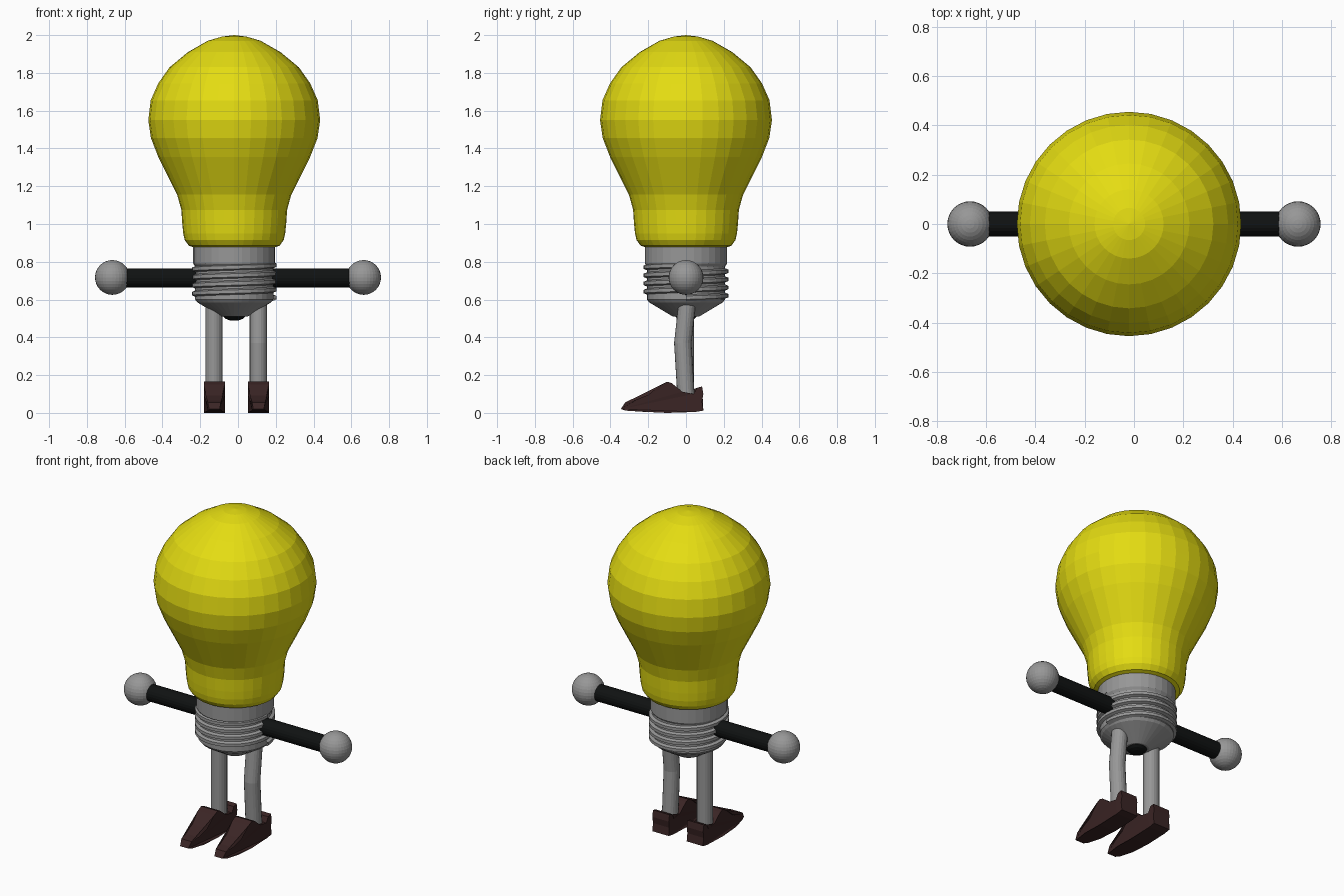
import bpy, bmesh, math
from mathutils import Vector

if "Cube" in bpy.data.objects:
    bpy.data.objects.remove(bpy.data.objects["Cube"])


def material(name, rgb):
    m = bpy.data.materials.new(name)
    m.diffuse_color = (*rgb, 1)
    m.use_nodes = True
    m.node_tree.nodes["Principled BSDF"].inputs["Base Color"].default_value = m.diffuse_color
    return m


YELLOW = material("yellow glass", (0.78, 0.72, 0.006))
GREY = material("grey metal", (0.31, 0.31, 0.31))
BLACK = material("black", (0.005, 0.006, 0.006))
BROWN = material("brown leather", (0.043, 0.018, 0.018))
CX = -0.02  # bulb axis


def finish(name, bm, mat):
    bmesh.ops.recalc_face_normals(bm, faces=bm.faces)
    me = bpy.data.meshes.new(name)
    bm.to_mesh(me)
    bm.free()
    me.materials.append(mat)
    ob = bpy.data.objects.new(name, me)
    bpy.context.collection.objects.link(ob)
    return ob


def lathe(name, profile, mat, sides=32):
    """Spin (radius, z) points round the bulb axis."""
    bm = bmesh.new()
    vs = [bm.verts.new((CX + r, 0, z)) for r, z in profile]
    es = [bm.edges.new(p) for p in zip(vs, vs[1:])]
    bmesh.ops.spin(bm, geom=vs + es, cent=(CX, 0, 0), axis=(0, 0, 1),
                   angle=math.tau, steps=sides, use_merge=True)
    bmesh.ops.remove_doubles(bm, verts=bm.verts, dist=1e-4)
    return finish(name, bm, mat)


def tube(name, points, radius, mat, sides=20):
    """Capped tube of rings along a path; rings face the path's overall direction."""
    bm = bmesh.new()
    pts = [Vector(p) for p in points]
    q = (pts[-1] - pts[0]).to_track_quat('Z', 'Y')
    rings = []
    for p in pts:
        rings.append([bm.verts.new(p + q @ Vector((radius * math.cos(a), radius * math.sin(a), 0)))
                      for a in (math.tau * i / sides for i in range(sides))])
    for a, b in zip(rings, rings[1:]):
        for i in range(sides):
            j = (i + 1) % sides
            bm.faces.new((a[i], a[j], b[j], b[i]))
    bm.faces.new(rings[0])
    bm.faces.new(rings[-1])
    return finish(name, bm, mat)


# Glass bulb
lathe("bulb", [(0, .875), (.21, .875), (.24, .885), (.262, .915), (.27, .95), (.275, 1.0),
               (.28, 1.075), (.302, 1.155), (.352, 1.255), (.402, 1.355), (.441, 1.455),
               (.455, 1.55), (.442, 1.655), (.402, 1.745), (.342, 1.83), (.245, 1.91),
               (.14, 1.97), (.065, 1.992), (0, 2.0)], YELLOW)

# Screw base and contact tip
lathe("screw_base", [(0, .88), (.217, .88), (.217, .79), (.207, .775), (.207, .6),
                     (.195, .585), (.07, .51), (0, .51)], GREY)
lathe("contact_tip", [(0, .525), (.062, .515), (.045, .498), (.025, .49), (0, .49)], BLACK)

# Helical thread: four-sided ridge wound round the base
bm = bmesh.new()
turns, steps, pitch = 4, 32, .043
prev = None
for i in range(turns * steps + 1):
    a = math.tau * i / steps
    z = .61 + pitch * i / steps
    ring = [bm.verts.new((CX + r * math.cos(a), r * math.sin(a), z + dz))
            for r, dz in ((.2, -.019), (.224, -.009), (.224, .009), (.2, .019))]
    if prev:
        for k in range(3):
            bm.faces.new((prev[k], prev[k + 1], ring[k + 1], ring[k]))
    prev = ring
finish("screw_thread", bm, GREY)

# Arms and ball hands
for side, s in (("left", -1), ("right", 1)):
    tube(side + "_arm", [(s * .15, 0, .715), (s * .6, 0, .715)], .05, BLACK)
    bm = bmesh.new()
    bmesh.ops.create_uvsphere(bm, u_segments=32, v_segments=16, radius=.092)
    bmesh.ops.translate(bm, verts=bm.verts, vec=(s * .665, 0, .717))
    finish(side + "_hand", bm, GREY)

# Legs: one straight, one slightly bent at the knee
tube("left_leg", [(-.127, -.003, .09), (-.127, -.003, .57)], .046, GREY)
tube("right_leg", [(.108, 0, .09), (.108, -.017, .37), (.108, .005, .57)], .046, GREY)

# Shoes: side profile extruded, narrowing at the toe
SHOE = [(-.345, .02), (-.322, .055), (-.27, .065), (-.2, .093), (-.13, .15), (-.1, .165),
        (-.075, .157), (-.02, .112), (.04, .1), (.057, .132), (.085, .14), (.092, .1),
        (.085, .06), (.092, .012), (.05, .005), (-.1, 0), (-.23, .006), (-.32, .012)]
for side, x in (("left", -.125), ("right", .109)):
    bm = bmesh.new()
    rows = []
    for s in (-1, 1):
        rows.append([bm.verts.new((x + s * .056 * (1 - .5 * max(0, (-.2 - y) / .145) ** 1.5), y, z))
                     for y, z in SHOE])
    n = len(SHOE)
    for i in range(n):
        j = (i + 1) % n
        bm.faces.new((rows[0][i], rows[0][j], rows[1][j], rows[1][i]))
    caps = [bm.faces.new(r) for r in rows]
    bmesh.ops.triangulate(bm, faces=caps)
    finish(side + "_shoe", bm, BROWN)
